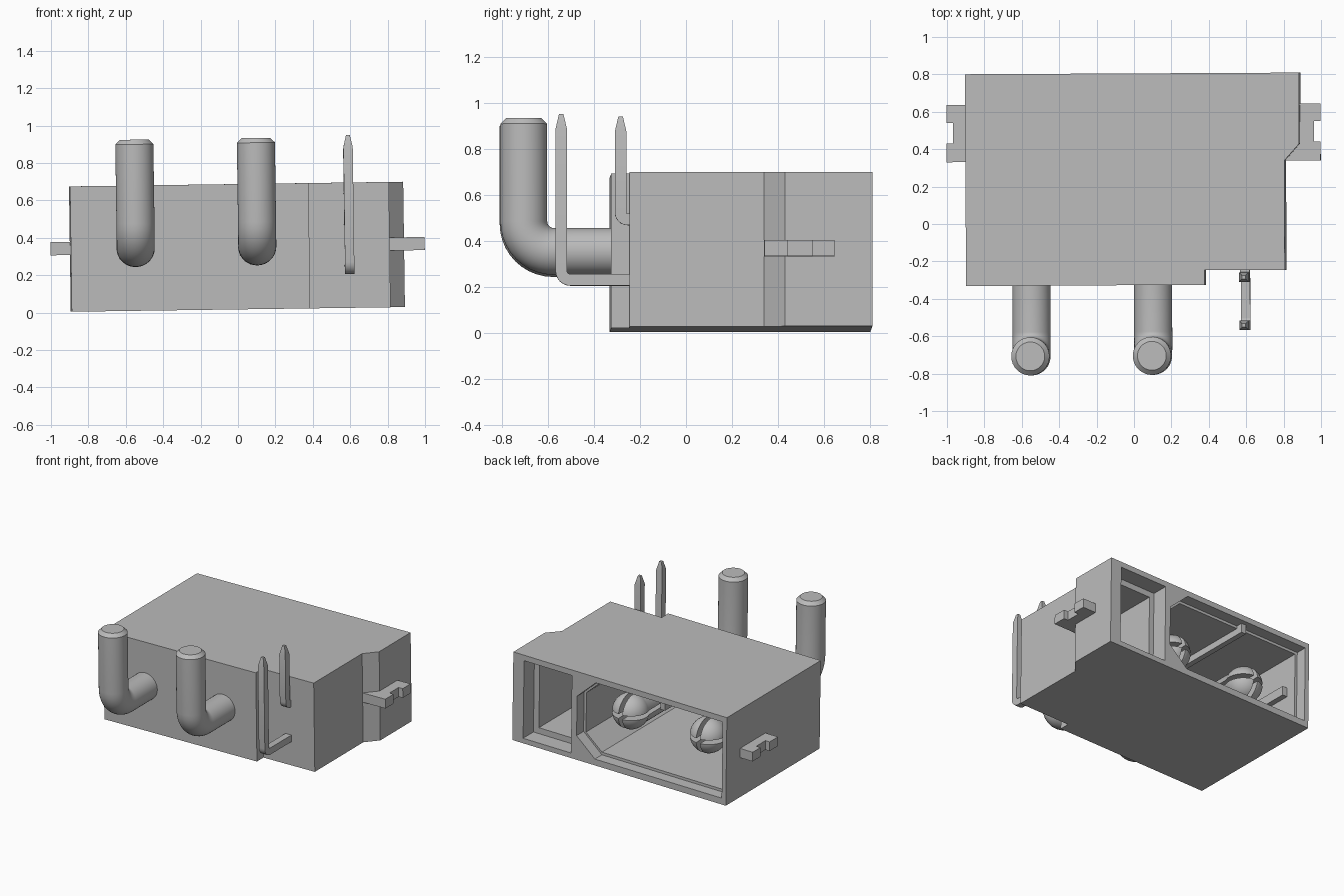
import bpy, bmesh, math
from mathutils import Matrix, Vector

if "Cube" in bpy.data.objects:
    bpy.data.objects.remove(bpy.data.objects["Cube"])

GREY = (0.5, 0.5, 0.5, 1)
grey = bpy.data.materials.new("plain grey")
grey.use_nodes = True
grey.diffuse_color = GREY
grey.node_tree.nodes["Principled BSDF"].inputs["Base Color"].default_value = GREY

PIN_Z = 0.353
PIN_X = (-0.55, 0.1)
parts = []


def finish(name, bm):
    bmesh.ops.recalc_face_normals(bm, faces=bm.faces)
    mesh = bpy.data.meshes.new(name)
    bm.to_mesh(mesh)
    bm.free()
    mesh.materials.append(grey)
    obj = bpy.data.objects.new(name, mesh)
    bpy.context.collection.objects.link(obj)
    parts.append(obj)
    return obj


def prism(name, outline, lo, hi, axis="z"):
    """Extrude an xy outline along z, or an xz outline along y."""
    place = (lambda a, b, h: (a, b, h)) if axis == "z" else (lambda a, b, h: (a, h, b))
    bm = bmesh.new()
    low, high = ([bm.verts.new(place(a, b, h)) for a, b in outline] for h in (lo, hi))
    bm.faces.new(low)
    bm.faces.new(high)
    for i in range(len(low)):
        j = (i + 1) % len(low)
        bm.faces.new((low[i], low[j], high[j], high[i]))
    return finish(name, bm)


def rect(a0, a1, b0, b1):
    return [(a0, b0), (a1, b0), (a1, b1), (a0, b1)]


def sweep(name, x, path, sides):
    """Skin rings along a yz path of (y, z, heading, radius)."""
    bm = bmesh.new()
    rings = []
    for y, z, heading, r in path:
        ring = []
        for i in range(sides):
            a = 2 * math.pi * (i + 0.5) / sides
            side = r * math.sin(a)
            ring.append(bm.verts.new((x + r * math.cos(a),
                                      y - side * math.sin(heading),
                                      z + side * math.cos(heading))))
        rings.append(ring)
    bm.faces.new(rings[0])
    bm.faces.new(rings[-1])
    for a, b in zip(rings, rings[1:]):
        for i in range(sides):
            j = (i + 1) % sides
            bm.faces.new((a[i], a[j], b[j], b[i]))
    return finish(name, bm)


def bent_pin(name, x, start, y, z, bend, top, taper, r, tip, sides, steps):
    """Pin leaving the housing toward -y, then turning upward."""
    path = [(start, z, math.pi, r)]
    for i in range(steps + 1):
        t = math.pi / 2 * i / steps
        path.append((y + bend - bend * math.sin(t), z + bend - bend * math.cos(t),
                     math.pi - t, r))
    path += [(y, top - taper, math.pi / 2, r), (y, top, math.pi / 2, tip)]
    return sweep(name, x, path, sides)


def cut(obj, *cutters):
    for cutter in cutters:
        mod = obj.modifiers.new("cut", "BOOLEAN")
        mod.operation = "DIFFERENCE"
        mod.solver = "EXACT"
        mod.object = cutter
        bpy.context.view_layer.objects.active = obj
        bpy.ops.object.modifier_apply(modifier=mod.name)
        parts.remove(cutter)
        bpy.data.objects.remove(cutter)


# Housing with a stepped side
housing = prism("housing", [(-0.895, -0.327), (0.38, -0.327), (0.38, -0.249), (0.81, -0.249),
                            (0.81, 0.335), (0.89, 0.425), (0.89, 0.805), (-0.895, 0.805)],
                0.017, 0.687)


def power_outline(d):
    """Power socket opening, shrunk by d, with two clipped corners."""
    lo, hi = 0.065 + d, 0.645 - d
    return [(-0.86 + d, lo), (0.2, lo), (0.355 - d, 0.2), (0.355 - d, 0.5),
            (0.2, hi), (-0.86 + d, hi)]


# Sockets opened from the back, each with a shallow wider mouth
cut(housing,
    prism("power_mouth", power_outline(0), 0.72, 0.9, "y"),
    prism("power_bore", power_outline(0.02), -0.2, 0.8, "y"),
    prism("signal_mouth", rect(0.4, 0.8, 0.055, 0.645), 0.68, 0.9, "y"),
    prism("signal_bore", rect(0.44, 0.755, 0.1, 0.6), -0.15, 0.8, "y"))

# Key rib on the socket ceiling
prism("key_rib", rect(-0.355, -0.315, 0.575, 0.66), -0.21, 0.77, "y")

# Notched side latches
for side, name in ((1, "left_latch"), (-1, "right_latch")):
    prism(name, [(side * x, y) for x, y in
                 [(0.8, 0.335), (1, 0.335), (1, 0.435), (0.965, 0.435),
                  (0.965, 0.545), (1, 0.545), (1, 0.64), (0.8, 0.64)]], 0.32, 0.39)

# Power pins outside and slotted domed contacts inside
for x, label in zip(PIN_X, ("right", "left")):
    bent_pin(label + "_power_pin", x, -0.3, -0.705, PIN_Z, 0.13, 0.932, 0.025,
             0.102, 0.077, 40, 10)
    radius = 0.13
    path = [(-0.21, PIN_Z, 0, 0.12), (0.3, PIN_Z, 0, 0.12)]
    for i in range(15):
        t = math.radians(-22 + 108 * i / 14)
        path.append((0.52 + radius * math.sin(t), PIN_Z, 0, radius * math.cos(t)))
    contact = sweep(label + "_contact", x, path, 40)
    cut(contact,
        prism("upright_slot", rect(x - 0.016, x + 0.016, 0.1, 0.6), 0.2, 0.8, "y"),
        prism("level_slot", rect(x - 0.2, x + 0.2, PIN_Z - 0.016, PIN_Z + 0.016),
              0.2, 0.8, "y"))

# Square signal pins
HALF = 0.025 * math.sqrt(2)
bent_pin("long_signal_pin", 0.593, -0.2, -0.545, 0.222, 0.04, 0.942, 0.065,
         HALF, 0.014, 4, 6)
bent_pin("short_signal_pin", 0.593, -0.2, -0.287, 0.485, 0.03, 0.932, 0.065,
         HALF, 0.014, 4, 6)

# Slight tilt of the whole assembly, then shading
pivot = Vector((0, 0, 0.35))
tilt = (Matrix.Translation(pivot) @ Matrix.Rotation(0.005, 4, "Z")
        @ Matrix.Rotation(-0.014, 4, "Y") @ Matrix.Translation(-pivot))
for obj in parts:
    obj.data.transform(tilt)
bpy.ops.object.select_all(action="DESELECT")
for obj in parts:
    obj.select_set(True)
bpy.context.view_layer.objects.active = housing
bpy.ops.object.shade_smooth_by_angle(angle=math.radians(30))
